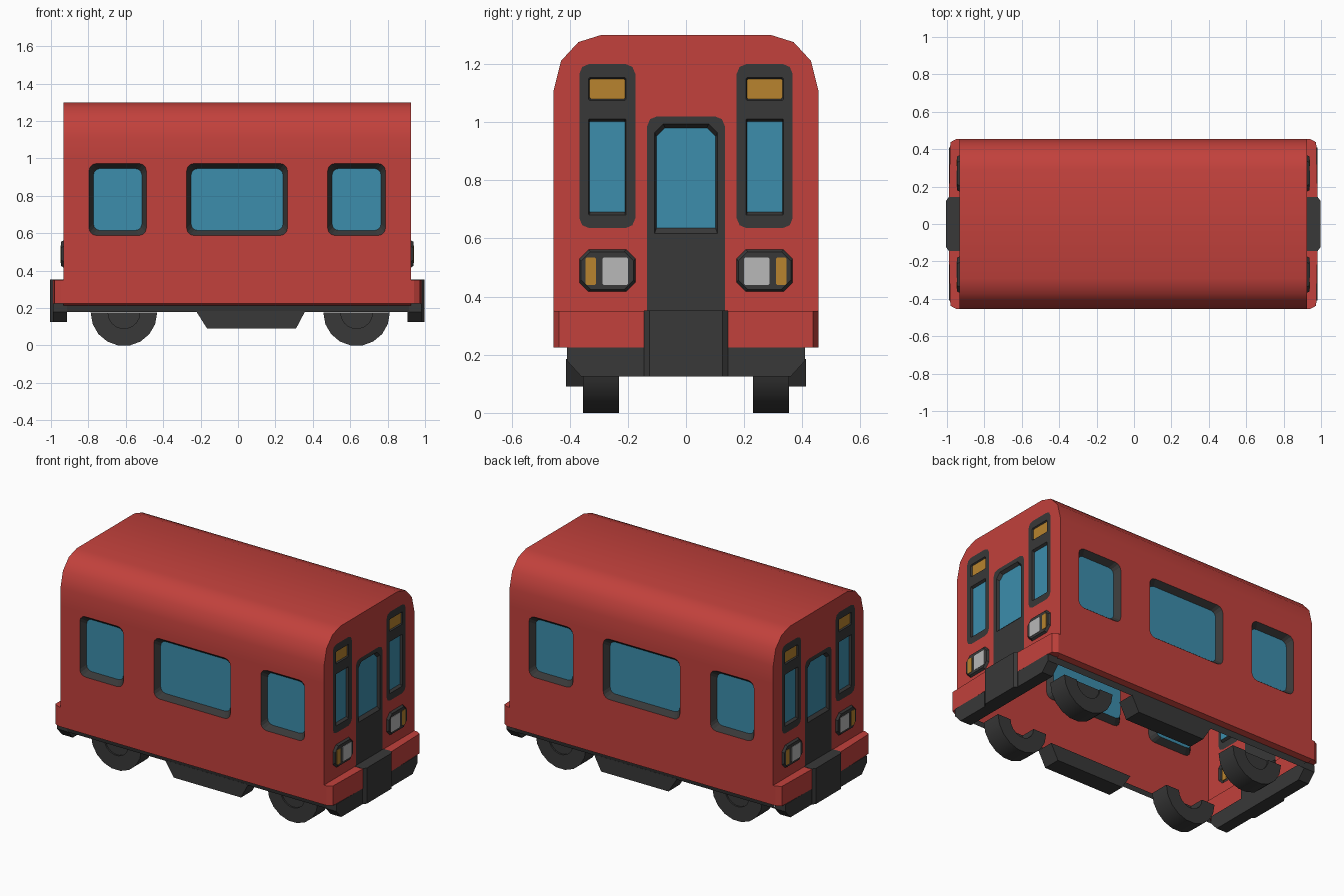
import bpy, bmesh, math
from mathutils import Vector

if "Cube" in bpy.data.objects:
    bpy.data.objects.remove(bpy.data.objects["Cube"])

CX, HX, HY = -0.004, 0.929, 0.455      # body centre, half length, half width


def colour(name, rgb):
    m = bpy.data.materials.new(name)
    lin = [((c / 255 + 0.055) / 1.055) ** 2.4 for c in rgb]
    m.diffuse_color = (*lin, 1)
    m.use_nodes = True
    m.node_tree.nodes["Principled BSDF"].inputs["Base Color"].default_value = m.diffuse_color
    return m


RED = colour("red paint", (194, 65, 60))
DARK = colour("dark grey", (56, 56, 56))
GLASS = colour("blue glass", (60, 141, 172))
AMBER = colour("amber lamp", (184, 131, 46))
WHITE = colour("pale grey lamp", (184, 184, 184))

parts = {}


def part(name, mat):
    if name not in parts:
        parts[name] = (bmesh.new(), mat)
    return parts[name][0]


def rrect(u0, u1, v0, v1, r, n=1, bottom=True):
    """Rectangle outline with rounded (n>1) or chamfered (n=1) corners."""
    pts = []
    corners = [(u1 - r, v1 - r, 0, True), (u0 + r, v1 - r, 90, True),
               (u0 + r, v0 + r, 180, bottom), (u1 - r, v0 + r, 270, bottom)]
    for cu, cv, a, soft in corners:
        if soft and r > 0:
            for i in range(n + 1):
                t = math.radians(a + 90 * i / n)
                pts.append((cu + r * math.cos(t), cv + r * math.sin(t)))
        else:
            pts.append((u0 if cu < (u0 + u1) / 2 else u1, v0))
    return pts


def side(s):
    return lambda u, v, d: Vector((u, s * (HY - d), v))


def end(e):
    return lambda u, v, d: Vector((CX + e * (HX - d), u, v))


def loop(bm, pts, to3d, d):
    return [bm.verts.new(to3d(u, v, d)) for u, v in pts]


def orient(faces, goal):
    for f in faces:
        f.normal_update()
        if f.normal.dot(goal(f)) < 0:
            f.normal_flip()


def sheet(bm, outer, holes, to3d, d=0.0):
    """Flat panel with openings, facing outwards."""
    n = (to3d(0, 0, 0) - to3d(0, 0, 1)).normalized()
    edges = []
    for pts in [outer] + holes:
        vs = loop(bm, pts, to3d, d)
        edges += [bm.edges.new((a, b)) for a, b in zip(vs, vs[1:] + vs[:1])]
    g = bmesh.ops.triangle_fill(bm, use_beauty=True, edges=edges, normal=n)["geom"]
    orient([f for f in g if isinstance(f, bmesh.types.BMFace)], lambda f: n)


def reveal(bm, a, b, to3d, d0, d1):
    """Walls of a recess (d1 > d0), or rim of a raised plate (d1 < d0)."""
    va, vb = loop(bm, a, to3d, d0), loop(bm, b, to3d, d1)
    k = len(va)
    faces = [bm.faces.new((va[i], va[(i + 1) % k], vb[(i + 1) % k], vb[i])) for i in range(k)]
    mid = sum((v.co for v in va + vb), Vector()) / (2 * k)
    sgn = 1 if d1 > d0 else -1
    orient(faces, lambda f: sgn * (mid - f.calc_center_median()))


def solid(bm, pts, to3d, d0, d1):
    """Closed prism between two depths."""
    va, vb = loop(bm, pts, to3d, d0), loop(bm, pts, to3d, d1)
    k = len(va)
    faces = [bm.faces.new(va), bm.faces.new(vb)]
    faces += [bm.faces.new((va[i], va[(i + 1) % k], vb[(i + 1) % k], vb[i])) for i in range(k)]
    bmesh.ops.recalc_face_normals(bm, faces=faces)


def strip(bm, pts, x0, x1, goal):
    """Surface swept along x from a y-z path."""
    a = [bm.verts.new((x0, y, z)) for y, z in pts]
    b = [bm.verts.new((x1, y, z)) for y, z in pts]
    fs = [bm.faces.new((a[i], a[i + 1], b[i + 1], b[i])) for i in range(len(a) - 1)]
    orient(fs, goal)
    return fs


shell = part("body_shell", RED)
X0, X1 = CX - HX, CX + HX

# roof
arch = [(HY, 1.0), (HY, 1.11), (0.43, 1.21), (0.37, 1.275), (0.29, 1.30)]
arch += [(-y, z) for y, z in reversed(arch)]
strip(part("roof", RED), arch, X0, X1,
      lambda f: f.calc_center_median() - Vector((CX, 0, 0.7)))

# long sides with recessed windows, bottom lip and dark sill
windows = [(-0.797, -0.490, 0.588, 0.973), (-0.275, 0.265, 0.588, 0.973),
           (0.479, 0.789, 0.588, 0.973)]
for s in (-1, 1):
    m = side(s)
    outer = [rrect(*w, 0.04, 3) for w in windows]
    inner = [rrect(a + .024, b - .024, c + .027, d - .027, 0.035, 3) for a, b, c, d in windows]
    sheet(shell, [(X0, .225), (X1, .225), (X1, 1.0), (X0, 1.0)], outer, m)
    for o, i in zip(outer, inner):
        reveal(part("side_window_frames", DARK), o, i, m, 0, 0.035)
        sheet(part("side_window_glass", GLASS), i, [], m, 0.035)
    strip(shell, [(s * HY, .225), (s * .42, .215)], X0, X1, lambda f: Vector((0, 0, -1)))
    strip(part("sill", DARK), [(s * .42, .222), (s * .41, .18)], -.915, .915,
          lambda f: Vector((0, s, 0)))

# both ends
face = arch + [(-HY, .225), (HY, .225)]
for e in (-1, 1):
    m = end(e)
    trim = part("end_trim", DARK)
    door = rrect(-.134, .134, .30, 1.02, .035, 2, False)
    holes = [door]

    # door and its window
    pane0 = rrect(-.108, .108, .617, .993, .03, 1, False)
    pane1 = rrect(-.102, .102, .635, .98, .03, 1, False)
    sheet(trim, door, [pane0], m)
    reveal(trim, pane0, pane1, m, 0, .018)
    sheet(part("door_glass", GLASS), pane1, [], m, .018)

    for s in (-1, 1):
        def box(a, b, c, d, r=0.0, n=1):
            return rrect(min(s * a, s * b), max(s * a, s * b), c, d, r, n)

        # tall window surround with glass and marker lamp
        frame = box(.174, .367, .635, 1.2, .035, 2)
        holes.append(frame)
        pane, lamp = box(.206, .335, .68, 1.01, .002), box(.206, .335, 1.075, 1.153, .004)
        sheet(trim, frame, [pane, lamp], m)
        pane_in, lamp_in = box(.21, .331, .69, 1.002, .002), box(.21, .331, 1.08, 1.148, .004)
        reveal(trim, pane, pane_in, m, 0, .015)
        reveal(trim, lamp, lamp_in, m, 0, .008)
        sheet(part("end_window_glass", GLASS), pane_in, [], m, .015)
        sheet(part("marker_lamps", AMBER), lamp_in, [], m, .008)

        # raised headlight cluster
        base, top = box(.174, .367, .417, .562, .032), box(.18, .361, .425, .554, .032)
        holes.append(base)
        bezel = part("headlight_bezels", DARK)
        reveal(bezel, base, top, m, 0, -.013)
        for a, b, nm, mt in ((.200, .287, "headlights", WHITE), (.310, .346, "indicators", AMBER)):
            solid(part(nm, mt), box(a, b, .44, .534, .004), m, -.008, -.015)
        sheet(bezel, top, [], m, -.013)

    sheet(shell, face, holes, m)

    # bumper, coupling block and valance
    def plan(u, v, d):
        return Vector((e * v + CX, u, d))

    for s in (-1, 1):
        solid(part("bumpers", RED), [(s * .13, .92), (s * HY, .92), (s * HY, .945),
                                     (s * .437, .978), (s * .13, .986)], plan, .225, .35)
    solid(part("coupling_blocks", DARK), [(-.145, .91), (.145, .91), (.145, .985),
                                          (.125, 1.0), (-.125, 1.0), (-.145, .985)],
          plan, .125, .352)
    solid(part("valances", DARK), [(-.41, .225), (-.41, .18), (-.36, .125),
                                   (.36, .125), (.41, .18), (.41, .225)], m, .02, -.055)

# wheels (lower halves) and underfloor boxes
def arc(cx, r):
    return [(cx + r * math.cos(math.pi * (1 + i / 9)), .175 + r * math.sin(math.pi * (1 + i / 9)))
            for i in range(10)]


for s in (-1, 1):
    m = side(s)
    for cx in (-0.61, 0.634):
        wheel = part("wheels", DARK)
        solid(wheel, arc(cx, .1777) + arc(cx, .085)[::-1], m, HY - .355, HY - .23)
        solid(part("wheel_hubs", DARK), arc(cx, .086), m, HY - .345, HY - .325)
    solid(part("underfloor_boxes", DARK),
          [(-.225, .185), (-.165, .09), (.31, .09), (.36, .185)], m, HY - .412, HY - .30)

# turn the collected geometry into objects
for name, (bm, mat) in parts.items():
    bmesh.ops.remove_doubles(bm, verts=bm.verts, dist=1e-5)
    me = bpy.data.meshes.new(name)
    bm.to_mesh(me)
    bm.free()
    me.materials.append(mat)
    ob = bpy.data.objects.new(name, me)
    bpy.context.collection.objects.link(ob)
    if name in ("roof", "wheels"):
        bpy.ops.object.select_all(action='DESELECT')
        ob.select_set(True)
        bpy.context.view_layer.objects.active = ob
        bpy.ops.object.shade_smooth_by_angle(angle=math.radians(40))
